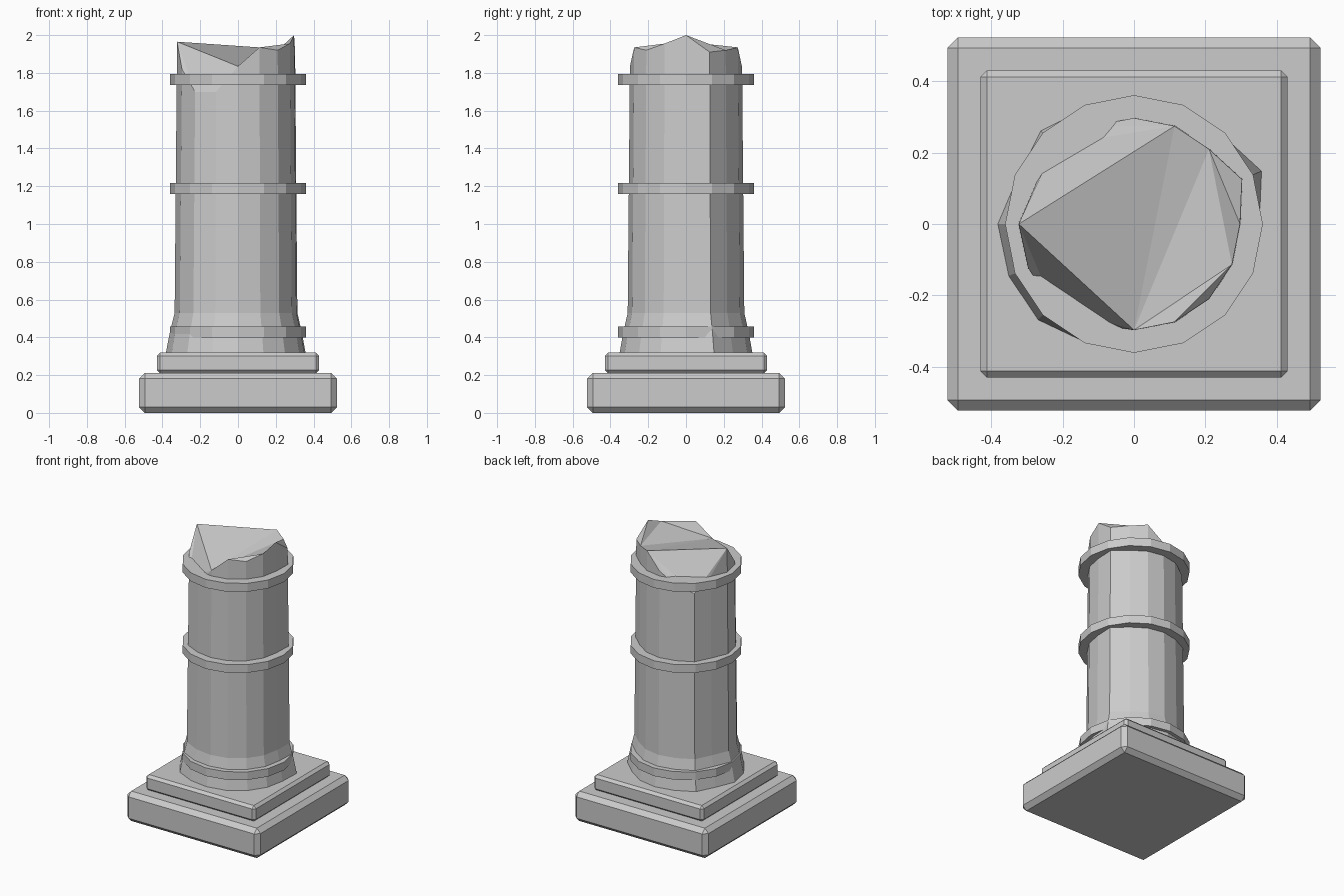
import bpy, bmesh, math

if "Cube" in bpy.data.objects:
    bpy.data.objects.remove(bpy.data.objects["Cube"])

SIDES = 16


def finish(name, bm):
    bmesh.ops.recalc_face_normals(bm, faces=bm.faces)
    mesh = bpy.data.meshes.new(name)
    bm.to_mesh(mesh)
    bm.free()
    obj = bpy.data.objects.new(name, mesh)
    bpy.context.collection.objects.link(obj)
    return obj


def slab(name, half, z0, z1, bevel):
    bm = bmesh.new()
    bmesh.ops.create_cube(bm, size=1)
    for v in bm.verts:
        v.co = (v.co.x * 2 * half, v.co.y * 2 * half, z0 + (v.co.z + 0.5) * (z1 - z0))
    bmesh.ops.bevel(bm, geom=bm.edges[:], offset=bevel, segments=1, affect='EDGES')
    return finish(name, bm)


def ring_points(radii, heights):
    return [(r * math.cos(math.tau * k / SIDES), r * math.sin(math.tau * k / SIDES), z)
            for k, (r, z) in enumerate(zip(radii, heights))]


def bridge(bm, low, high):
    for k in range(SIDES):
        n = (k + 1) % SIDES
        bm.faces.new((low[k], low[n], high[n], high[k]))


# Stepped square base
slab("plinth", 0.523, 0.0, 0.212, 0.03)
slab("upper_step", 0.43, 0.208, 0.32, 0.018)

# Weathered shaft: per-side wear factors and a jagged broken rim
wear = [.98, 1.08, .98, .98, .98, .98, 1.03, .98,
        1.065, 1.06, 1.06, 1.0, .98, .98, .98, .98]
rim = [2.0, 1.91, 1.92, 1.935, 1.83, 1.75, 1.70, 1.80,
       1.965, 1.82, 1.70, 1.70, 1.835, 1.935, 1.92, 1.955]
bm = bmesh.new()
loops = []
for r, z in [(.36, .31), (.34, .42), (.315, .53)]:
    loops.append([bm.verts.new(p) for p in ring_points([r * f for f in wear], [z] * SIDES)])
loops.append([bm.verts.new(p) for p in ring_points([.303 * f for f in wear], rim)])
for low, high in zip(loops, loops[1:]):
    bridge(bm, low, high)
bm.faces.new(loops[0][::-1])
# Fractured facets across the top
facets = [(3, 8, 12), (2, 3, 12), (2, 12, 15), (0, 2, 15), (0, 1, 2),
          (12, 13, 15), (13, 14, 15), (8, 10, 12), (10, 11, 12), (8, 9, 10),
          (3, 6, 8), (3, 5, 6), (3, 4, 5), (6, 7, 8)]
for f in facets:
    bm.faces.new([loops[-1][i] for i in f])
finish("broken_shaft", bm)

# Raised bands
for name, z0, z1 in [("lower_band", .40, .457), ("middle_band", 1.16, 1.218), ("upper_band", 1.735, 1.795)]:
    bm = bmesh.new()
    low, high = ([bm.verts.new(p) for p in ring_points([.361] * SIDES, [z] * SIDES)] for z in (z0, z1))
    bridge(bm, low, high)
    bm.faces.new(low[::-1])
    bm.faces.new(high)
    finish(name, bm)
